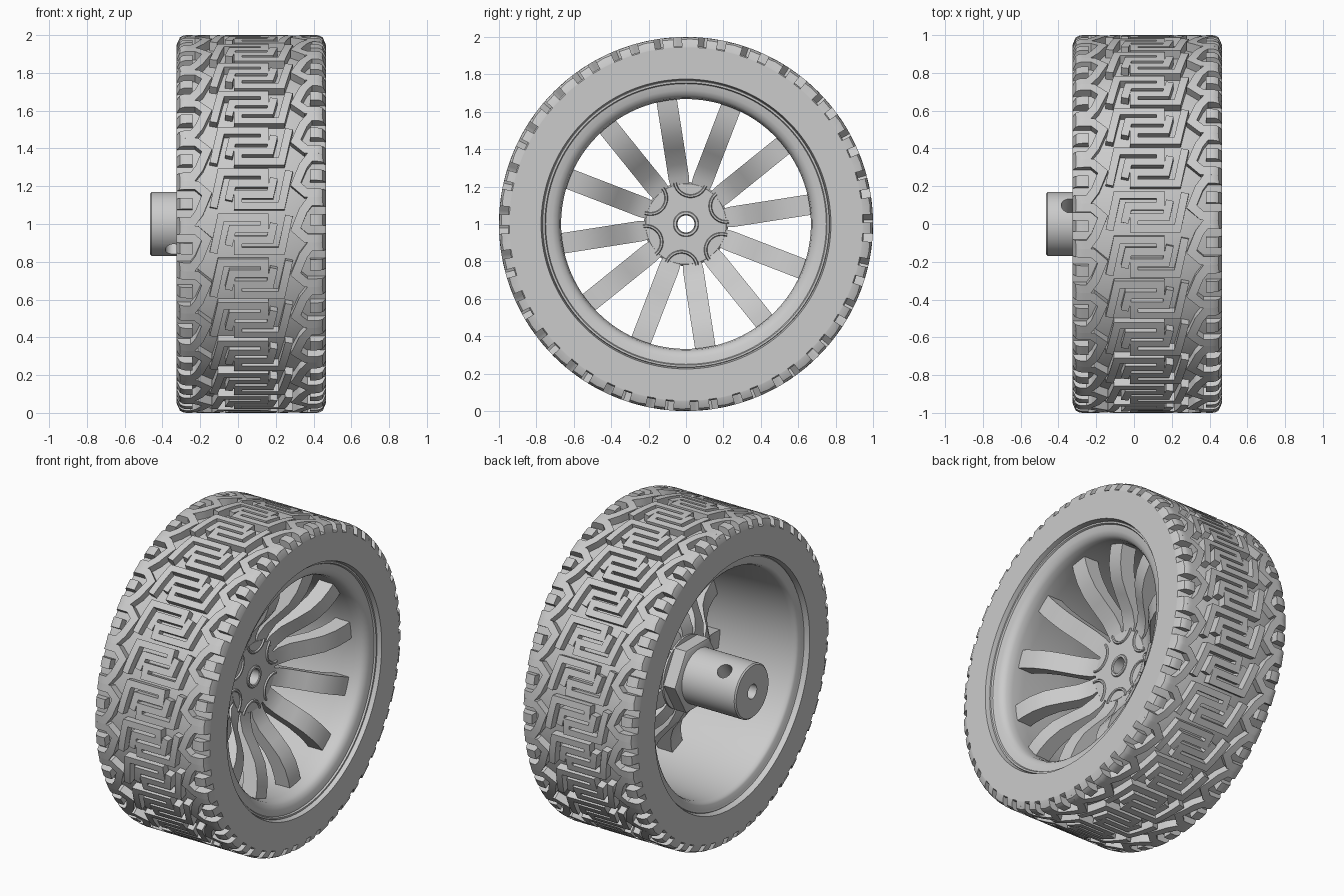
import bpy, bmesh, math
from mathutils import Vector, Matrix

if "Cube" in bpy.data.objects:
    bpy.data.objects.remove(bpy.data.objects["Cube"], do_unlink=True)

grey = bpy.data.materials.new("plain grey")
grey.use_nodes = True
grey.diffuse_color = (0.6, 0.6, 0.6, 1)
grey.node_tree.nodes["Principled BSDF"].inputs["Base Color"].default_value = (0.6, 0.6, 0.6, 1)

MID = 0.07      # axial middle of the tyre
HALF = 0.395    # half the tyre width
TILES = 26      # tread repeats around the tyre
STEP = 2 * math.pi / TILES


def polar(x, r, a):
    """Point at radius r and angle a (from +y towards +z) about the axle."""
    return Vector((x, r * math.cos(a), 1 + r * math.sin(a)))


def smooth(ob, angle):
    bpy.ops.object.select_all(action='DESELECT')
    ob.select_set(True)
    bpy.context.view_layer.objects.active = ob
    bpy.ops.object.shade_smooth_by_angle(angle=math.radians(angle))


def finish(name, bm, angle=35):
    bmesh.ops.recalc_face_normals(bm, faces=bm.faces)
    mesh = bpy.data.meshes.new(name)
    bm.to_mesh(mesh)
    bm.free()
    mesh.materials.append(grey)
    ob = bpy.data.objects.new(name, mesh)
    bpy.context.collection.objects.link(ob)
    smooth(ob, angle)
    return ob


def lathe(name, profile, segs=96):
    """Spin a closed (x, radius) outline about the axle."""
    bm = bmesh.new()
    rings = [[bm.verts.new(polar(x, r, 2 * math.pi * i / segs)) for x, r in profile]
             for i in range(segs)]
    n = len(profile)
    for i in range(segs):
        a, b = rings[i], rings[(i + 1) % segs]
        for j in range(n):
            k = (j + 1) % n
            bm.faces.new((a[j], a[k], b[k], b[j]))
    return finish(name, bm)


def loft(bm, sections):
    """Join equal closed sections into a capped solid."""
    rows = [[bm.verts.new(p) for p in s] for s in sections]
    n = len(rows[0])
    for a, b in zip(rows, rows[1:]):
        for j in range(n):
            k = (j + 1) % n
            bm.faces.new((a[j], a[k], b[k], b[j]))
    bm.faces.new(rows[0])
    bm.faces.new(rows[-1])


# Tyre body
lathe("tyre", [(MID + HALF, 0.775), (MID + HALF, 0.945), (MID + HALF - 0.01, 0.952),
               (MID - HALF + 0.01, 0.952), (MID - HALF, 0.945), (MID - HALF, 0.775),
               (MID - HALF + 0.04, 0.765), (MID + HALF - 0.04, 0.765)], 156)


# Tread ribs
def tread_radius(u):
    over = max(0, abs(u) - HALF + 0.05)
    return 0.95 + math.sqrt(max(0.0, 0.05 ** 2 - over ** 2))


def rib(bm, path, width, phase):
    """Raised strip along a flat (axial, around) path, wrapped onto the tyre."""
    pts = [Vector(p) for p in path]
    dirs = [(b - a).normalized() for a, b in zip(pts, pts[1:])]
    dirs = [dirs[0]] + dirs + [dirs[-1]]
    sides = []
    for p, d0, d1 in zip(pts, dirs, dirs[1:]):
        n0, n1 = Vector((-d0.y, d0.x)), Vector((-d1.y, d1.x))
        m = (n0 + n1).normalized()
        off = m * (width / 2 / max(m.dot(n1), 0.5))
        sides.append((p + off, p - off))
    sections = []
    for i, (s, t) in enumerate(zip(sides, sides[1:])):
        cuts = max(1, math.ceil((pts[i + 1] - pts[i]).length / 0.02))
        for c in range(0 if i == 0 else 1, cuts + 1):
            a, b = (s[k].lerp(t[k], c / cuts) for k in (0, 1))
            flat = [(a, 0), (a, 1), (b, 1), (b, 0)]
            sections.append([polar(MID + q.x, tread_radius(q.x) if top else 0.94,
                                   math.pi - phase - q.y) for q, top in flat])
    loft(bm, sections)


hairpin = [(-0.20, -0.10), (-0.16, 0.09), (0.07, 0.09), (0.07, 0.03), (-0.10, 0.03), (-0.12, -0.06)]
hook = [(HALF, 0.098), (0.31, 0.098), (0.275, 0.05), (0.235, -0.05), (0.29, -0.098), (HALF, -0.098)]
tongue = [(HALF, 0), (0.31, 0)]
bm = bmesh.new()
for i in range(TILES):
    for sign in (1, -1):
        for path, width, shift in ((hairpin, 0.041, 0), (hook, 0.046, 0.32), (tongue, 0.06, 0.32)):
            rib(bm, [(sign * u, sign * v) for u, v in path], width, (i + sign * shift) * STEP - 0.055)
finish("tread_ribs", bm, 30)

# Rim barrel with rounded lips
lathe("rim", [(0.43, 0.77), (0.44, 0.765), (0.44, 0.755), (0.43, 0.75), (0.424, 0.715), (0.412, 0.69),
              (0.39, 0.675), (0.35, 0.668), (0.27, 0.668), (0, 0.685), (-0.25, 0.70), (-0.275, 0.708),
              (-0.285, 0.72), (-0.29, 0.75), (-0.295, 0.762), (-0.285, 0.77)])

# Spokes
front = [(0.16, 0.10), (0.25, 0.115), (0.32, 0.15), (0.40, 0.22), (0.47, 0.275), (0.55, 0.31),
         (0.62, 0.325), (0.68, 0.33)]
bm = bmesh.new()
for i in range(12):
    a = math.radians(8.9 + 30 * i)
    side = Vector((0, -math.sin(a), math.cos(a)))
    sections = []
    for r, x in front:
        w = 0.055 if r > 0.2 else 0.045
        sections.append([polar(xx, r, a) + side * s * w
                         for xx, s in ((x, 1), (x, -1), (x - 0.1, -1), (x - 0.1, 1))])
    loft(bm, sections)
finish("spokes", bm, 30)

# Hub plate, centre collar and hex nut
lathe("hub", [(0.11, 0.05), (0.11, 0.215), (0.10, 0.225), (0.0, 0.225), (0.0, 0.05)])
lathe("hub_collar", [(0.0, 0.048), (0.115, 0.048), (0.12, 0.052), (0.12, 0.064), (0.115, 0.068), (0.0, 0.068)], 48)
lathe("hex_nut", [(0.04, 0.06), (0.04, 0.225), (-0.08, 0.225), (-0.09, 0.205), (-0.09, 0.06)], 6)

# Low scallop arcs between each pair of spokes
bm = bmesh.new()
for i in range(6):
    a = math.radians(84 + 60 * i)
    centre = polar(0.11, 0.235, a)
    sections = []
    for j in range(13):
        b = a + math.pi + math.radians(-75 + 150 * j / 12)
        d = Vector((0, math.cos(b), math.sin(b)))
        sections.append([centre + d * (0.085 + 0.009 * math.cos(t)) + Vector((0.009 * math.sin(t), 0, 0))
                         for t in (k * math.pi / 3 for k in range(6))])
    loft(bm, sections)
finish("hub_scallops", bm, 60)

# Axle adapter with a cross hole for the set screws
adapter = lathe("axle_adapter", [(-0.465, 0.045), (-0.465, 0.162), (-0.457, 0.17),
                                 (-0.05, 0.17), (-0.05, 0.045)], 64)
bm = bmesh.new()
bmesh.ops.create_cone(bm, cap_ends=True, segments=32, radius1=0.045, radius2=0.045, depth=0.6)
tilt = Matrix.Translation((-0.34, 0, 1)) @ Matrix.Rotation(math.radians(-36), 4, 'X')
bmesh.ops.transform(bm, matrix=tilt, verts=bm.verts)
cutter = finish("screw_hole_cutter", bm)
cutter.hide_render = True
cut = adapter.modifiers.new("screw hole", 'BOOLEAN')
cut.operation = 'DIFFERENCE'
cut.solver = 'EXACT'
cut.object = cutter
bpy.context.view_layer.objects.active = adapter
bpy.ops.object.modifier_apply(modifier=cut.name)
bpy.data.objects.remove(cutter, do_unlink=True)
smooth(adapter, 30)
